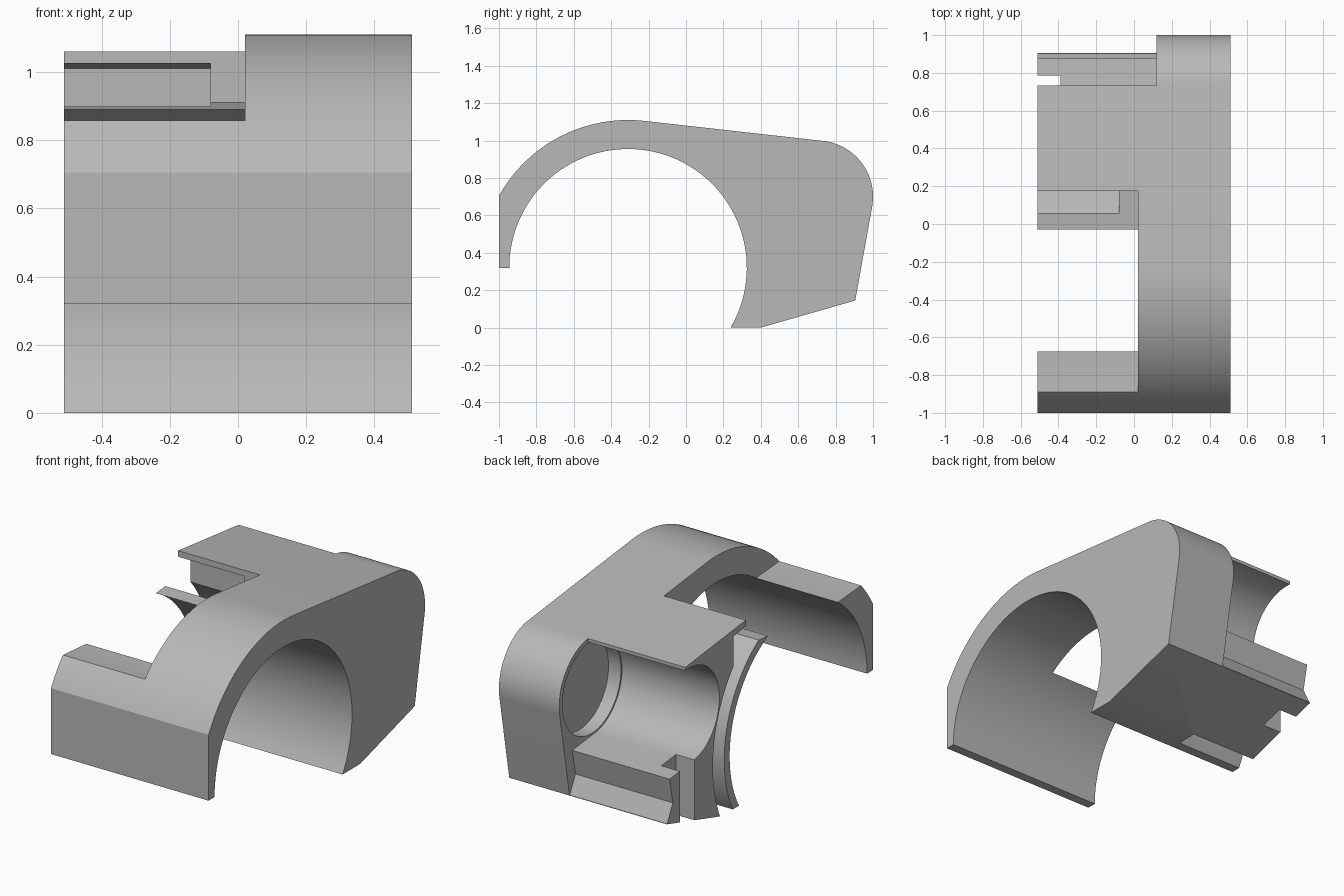
import bpy, bmesh
from math import sin, cos, radians, degrees, acos, asin

cube = bpy.data.objects.get("Cube")
if cube:
    bpy.data.objects.remove(cube, do_unlink=True)

# One plain grey for the whole part
grey = bpy.data.materials.new("light_grey")
grey.use_nodes = True
colour = (0.48, 0.48, 0.48, 1)
grey.diffuse_color = colour
grey.node_tree.nodes["Principled BSDF"].inputs["Base Color"].default_value = colour

BORE = (-0.31, 0.32)    # axis of the large bore (y, z)
PIVOT = (0.70, 0.70)    # axis of the rear pivot pocket (y, z)
BORE_R, SLOT_R, OUTER_R = 0.635, 0.685, 0.79
POCKET_R, CORNER_R = 0.28, 0.30
HALF = 0.51


def arc(centre, r, start, end, n):
    """Points on a circle in the y-z plane, angles in degrees."""
    angles = [radians(start + (end - start) * i / n) for i in range(n + 1)]
    return [(centre[0] + r * cos(a), centre[1] + r * sin(a)) for a in angles]


def prism(name, profile, x0, x1):
    """Extrude a y-z profile along x."""
    bm = bmesh.new()
    face = bm.faces.new([bm.verts.new((x0, y, z)) for y, z in profile])
    new = bmesh.ops.extrude_face_region(bm, geom=[face])["geom"]
    bmesh.ops.translate(bm, vec=(x1 - x0, 0, 0),
                        verts=[v for v in new if isinstance(v, bmesh.types.BMVert)])
    bmesh.ops.recalc_face_normals(bm, faces=bm.faces)
    mesh = bpy.data.meshes.new(name)
    bm.to_mesh(mesh)
    bm.free()
    mesh.materials.append(grey)
    obj = bpy.data.objects.new(name, mesh)
    bpy.context.collection.objects.link(obj)
    return obj


def cut(body, name, profile, x0, x1):
    """Subtract a prism from the body."""
    cutter = prism(name, profile, x0, x1)
    cutter.hide_render = True
    mod = body.modifiers.new(name, "BOOLEAN")
    mod.operation, mod.solver, mod.object = "DIFFERENCE", "EXACT", cutter
    bpy.context.view_layer.objects.active = body
    bpy.ops.object.modifier_apply(modifier=mod.name)
    bpy.data.objects.remove(cutter, do_unlink=True)


def angle_at_height(r, z):
    return degrees(asin((z - BORE[1]) / r))


# Main body: hooked arch with a rounded rear corner
front_angle = degrees(acos((-1 - BORE[0]) / OUTER_R))
profile = [(-1, BORE[1])]
profile += arc(BORE, OUTER_R, front_angle, 83.3, 28)
profile += arc(PIVOT, CORNER_R, 83.3, -9.8, 28)
profile += [(0.905, 0.145), (0.40, 0)]
profile += arc(BORE, BORE_R, angle_at_height(BORE_R, 0), 180, 72)
body = prism("clip_body", profile, -HALF, HALF)

# Open window between the front arm and the roof
window = [(-0.89, 0.857), (-0.675, 0.84), (-0.03, 0.89), (0.175, 0.91),
          (0.175, 1.3), (-0.89, 1.3)]
cut(body, "window_cutter", window, -0.8, 0.02)

# Curved slot that frees the thin crescent lip
slot = arc(BORE, SLOT_R, angle_at_height(SLOT_R, -0.1), 59, 36)
slot += [(0.06, 1.04), (0.175, 1.025), (0.29, 1.01)]
slot += arc(BORE, OUTER_R, 40.5, angle_at_height(OUTER_R, -0.1), 36)
cut(body, "slot_cutter", slot, -0.8, -0.08)

# Rear pocket, leaving a thin roof edge and the lower hook
pocket = arc(PIVOT, POCKET_R, 83, 260, 48)
pocket += [(0.785, 0.41), (0.88, 0.40), (0.85, 0.25), (0.903, 0.147),
           (1.2, 0.147), (1.2, 1.2), (0.735, 1.2)]
cut(body, "pocket_cutter", pocket, -0.8, 0.12)

# Round recess in the side wall of the pocket
cut(body, "recess_cutter", arc(PIVOT, 0.27, 0, 354, 59), 0.05, 0.20)

# Short groove behind the hook
groove = [(0.65, -0.1), (0.785, -0.1), (0.785, 0.5), (0.65, 0.5)]
cut(body, "groove_cutter", groove, -0.8, -0.39)

bpy.ops.object.select_all(action="DESELECT")
body.select_set(True)
bpy.context.view_layer.objects.active = body
bpy.ops.object.shade_smooth_by_angle(angle=radians(20))
